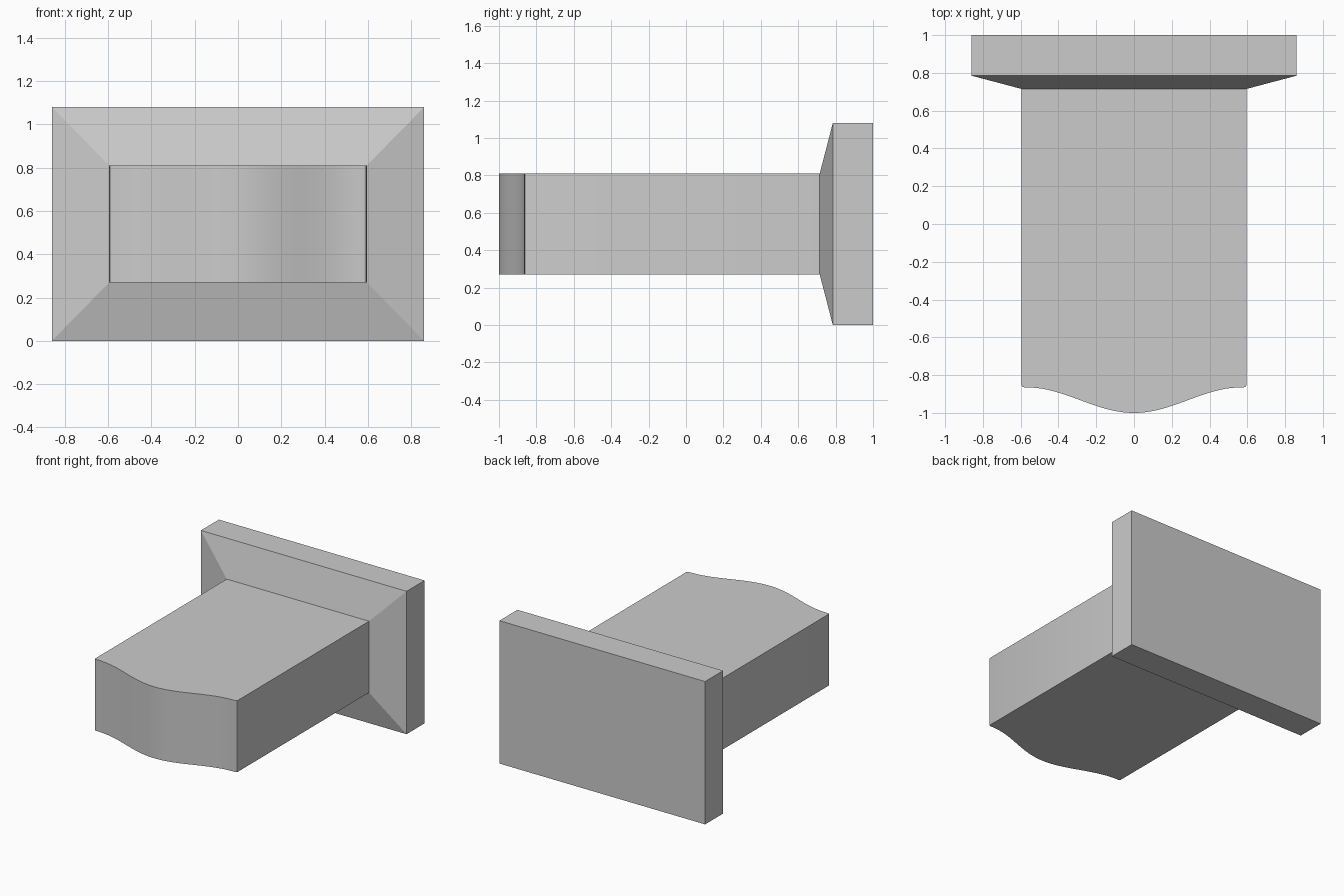
import bpy, bmesh, math

if "Cube" in bpy.data.objects:
    bpy.data.objects.remove(bpy.data.objects["Cube"])

W, Z0, Z1 = 0.595, 0.27, 0.81   # bar half width, underside, top
JOINT = 0.715                   # y where bar meets the plate


def finish(name, bm):
    bmesh.ops.recalc_face_normals(bm, faces=bm.faces)
    me = bpy.data.meshes.new(name)
    bm.to_mesh(me)
    bm.free()
    ob = bpy.data.objects.new(name, me)
    bpy.context.collection.objects.link(ob)
    return ob


def bridge(bm, a, b, closed=True):
    n = len(a)
    for i in range(n if closed else n - 1):
        j = (i + 1) % n
        bm.faces.new((a[i], a[j], b[j], b[i]))


# Wall plate with bevelled front, open where the bar joins
bm = bmesh.new()
rings = []
for y, w, lo, hi in ((1.0, 0.86, 0, 1.08), (0.785, 0.86, 0, 1.08), (JOINT, W, Z0, Z1)):
    rings.append([bm.verts.new((x, y, z))
                  for x, z in ((-w, lo), (w, lo), (w, hi), (-w, hi))])
bm.faces.new(rings[0])
for a, b in zip(rings, rings[1:]):
    bridge(bm, a, b)
finish("back_plate", bm)

# Bar outline seen from above: straight sides, softened corners, wavy nose
SPAN, BASE, RISE, STEPS = 0.57, -0.865, 0.135, 40
nose = []
for i in range(STEPS + 1):
    x = -SPAN + 2 * SPAN * i / STEPS
    nose.append((x, BASE - RISE * 0.5 * (1 + math.cos(math.pi * x / SPAN))))
corner = [(W, JOINT), (W, -0.853), (0.592, -0.860), (0.585, -0.864)]
outline = [(-x, y) for x, y in corner] + nose + corner[::-1]

bm = bmesh.new()
bottom = [bm.verts.new((x, y, Z0)) for x, y in outline]
top = [bm.verts.new((x, y, Z1)) for x, y in outline]
bm.faces.new(bottom)
bm.faces.new(top)
bridge(bm, bottom, top, closed=False)
bar = finish("bar", bm)

bpy.context.view_layer.objects.active = bar
bar.select_set(True)
bpy.ops.object.shade_smooth_by_angle(angle=math.radians(25))
